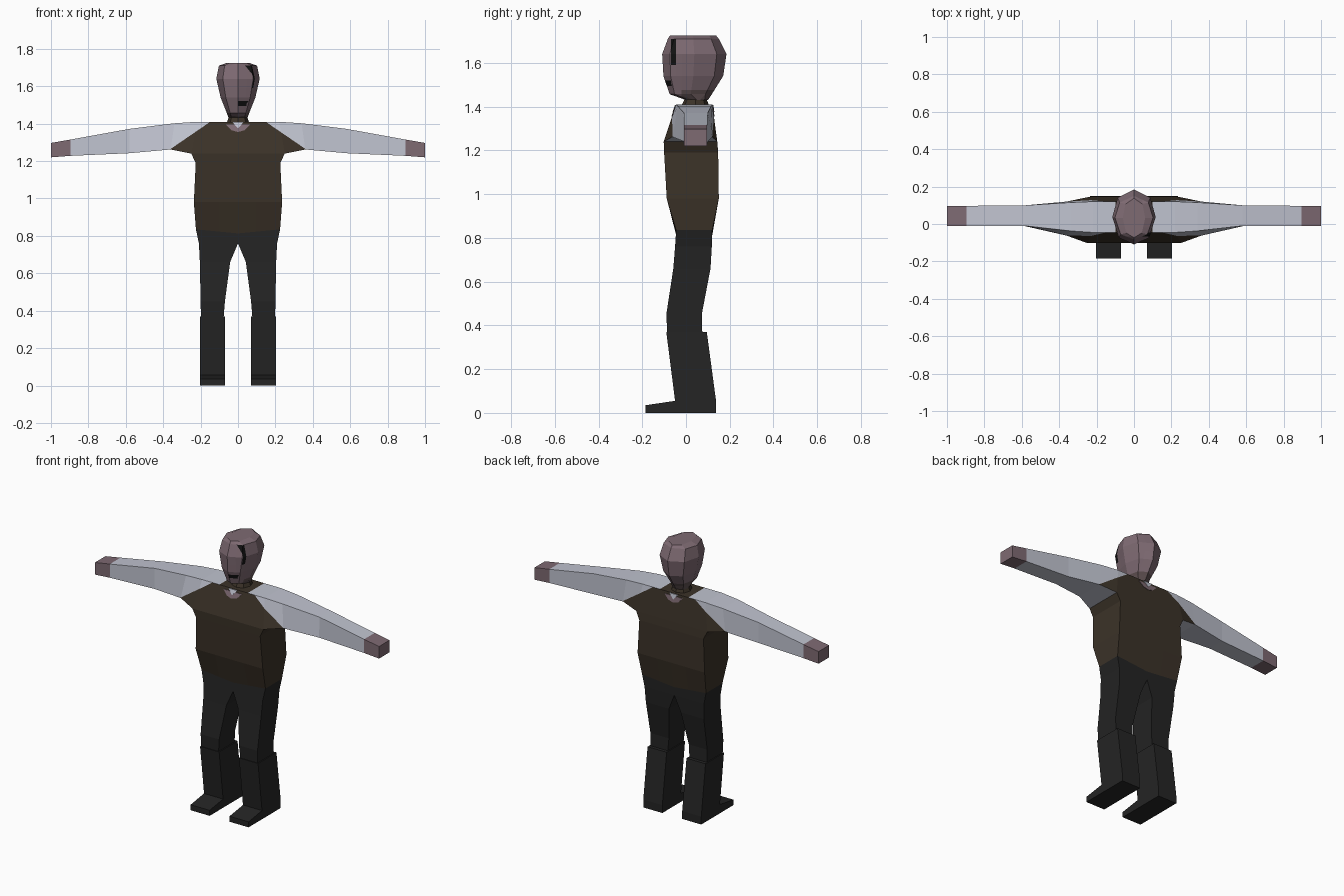
import bpy, bmesh
from mathutils import Vector

if "Cube" in bpy.data.objects:
    bpy.data.objects.remove(bpy.data.objects["Cube"])


def material(name, r, g, b):
    m = bpy.data.materials.new(name)
    m.diffuse_color = (r, g, b, 1)
    m.use_nodes = True
    m.node_tree.nodes["Principled BSDF"].inputs["Base Color"].default_value = m.diffuse_color
    return m


SKIN, SHADE, SLEEVE, VEST, TROUSER, BOOT, BLACK = range(7)
MATS = [material("skin", .21, .145, .17), material("dark_skin", .11, .078, .08),
        material("sleeve_white", .53, .55, .63), material("vest_brown", .044, .032, .021),
        material("trouser_black", .017, .017, .017), material("boot_black", .018, .018, .018),
        material("hair_black", .006, .006, .006)]


def loft(name, rings, rule, cuts=(), mirror=False):
    """Skin rings of points, cut along planes, colour each face by a rule."""
    bm = bmesh.new()
    loops = [[bm.verts.new(p) for p in ring] for ring in rings]
    n = len(loops[0])
    for a, b in zip(loops, loops[1:]):
        for i in range(n):
            j = (i + 1) % n
            bm.faces.new((a[i], a[j], b[j], b[i]))
    bm.faces.new(loops[0])
    bm.faces.new(loops[-1])
    bmesh.ops.recalc_face_normals(bm, faces=bm.faces)
    for co, no in cuts:
        bmesh.ops.bisect_plane(bm, geom=bm.verts[:] + bm.edges[:] + bm.faces[:],
                               plane_co=co, plane_no=no, dist=1e-5)
    bm.normal_update()
    for f in bm.faces:
        f.material_index = rule(f.calc_center_median(), f.normal)
    me = bpy.data.meshes.new(name)
    bm.to_mesh(me)
    bm.free()
    for m in MATS:
        me.materials.append(m)
    ob = bpy.data.objects.new(name, me)
    bpy.context.collection.objects.link(ob)
    if mirror:
        ob.modifiers.new("mirror", 'MIRROR')
    return ob


def rect(x0, x1, y0, y1, z0, z1=None):
    """Level rectangle; z0 at the x0 side, z1 at the x1 side."""
    z1 = z0 if z1 is None else z1
    return [(x0, y0, z0), (x1, y0, z1), (x1, y1, z1), (x0, y1, z0)]


# Diagonal armhole line shared by the vest and the sleeves
HOLE = Vector((.17, 0, 1.395))
HOLE_N = Vector((.13, 0, .19))


def past_hole(c):
    return (Vector((abs(c.x), 0, c.z)) - HOLE).dot(HOLE_N) > 0


# Torso
def torso_ring(z, w, y0, y1, drop=0):
    return [(-w, y0, z), (0, y0, z - drop), (w, y0, z),
            (w, y1, z), (0, y1, z - drop), (-w, y1, z)]


def torso_rule(c, n):
    if n.z > .8:
        return SLEEVE if abs(c.x) > .1 else VEST
    return SLEEVE if past_hole(c) else VEST


loft("vest_torso",
     [torso_ring(.835, .225, -.045, .12, .022), torso_ring(.98, .236, -.088, .15),
      torso_ring(1.19, .226, -.1, .147), torso_ring(1.24, .25, -.102, .143),
      torso_ring(1.41, .22, -.045, .12)], torso_rule,
     [(HOLE, HOLE_N), ((-.17, 0, 1.395), (-.13, 0, .19)),
      ((.1, 0, 1.4), (1, 0, 0)), ((-.1, 0, 1.4), (1, 0, 0))])


# Sleeves with hands
def arm_ring(xb, xt, zb, zt, fb, ft, bb, bt):
    return [(xb, fb, zb), (xt, ft, zt), (xt, bt, zt), (xb, bb, zb)]


def arm_rule(c, n):
    if c.x > .895:
        return SKIN
    return VEST if abs(n.y) > .6 and not past_hole(c) else SLEEVE


loft("arm",
     [arm_ring(.25, .22, 1.24, 1.41, -.102, -.045, .143, .12),
      arm_ring(.36, .34, 1.262, 1.402, -.062, -.037, .12, .115),
      arm_ring(.58, .58, 1.242, 1.372, -.012, -.01, .1, .1),
      arm_ring(.895, .895, 1.228, 1.315, -.01, -.01, .097, .097),
      arm_ring(1, 1, 1.22, 1.297, -.01, -.01, .095, .095)],
     arm_rule, [(HOLE, HOLE_N)], mirror=True)

# Trouser legs
loft("trouser_leg",
     [rect(0, .225, -.045, .12, .813, .835), rect(0, .209, -.05, .118, .76),
      rect(.042, .204, -.058, .112, .66), rect(.07, .2, -.09, .072, .45),
      rect(.078, .198, -.085, .075, .35)],
     lambda c, n: TROUSER, mirror=True)

# Boots: side profile stretched across the width
profile = [(-.09, .37), (-.05, .055), (-.185, .035), (-.185, 0), (.138, 0), (.138, .05), (.095, .37)]
loft("boot", [[(x, y, z) for y, z in profile] for x in (.07, .204)],
     lambda c, n: BOOT, mirror=True)


# Head and neck, eight-sided rings
def head_ring(z, w, y0, y1):
    d = y1 - y0
    half = [(0, y0), (.7 * w, y0 + .12 * d), (w, y0 + .5 * d), (.75 * w, y1 - .15 * d), (0, y1)]
    return [(x, y, z) for x, y in half] + [(-x, y, z) for x, y in half[-2:0:-1]]


def head_rule(c, n):
    if c.x > 0 and -.068 < c.y < -.045 and 1.59 < c.z < 1.71:
        return BLACK                      # hairline streak
    if c.x > 0 and c.y < -.045 and 1.495 < c.z < 1.52 and c.x < .05:
        return BLACK                      # mouth mark
    if c.z < 1.475 and c.y > -.02:
        return SHADE                      # under the jaw
    return SKIN


level = (0, 0, 1)
front = (0, 1, 0)
loft("head",
     [head_ring(1.43, .05, 0, .10), head_ring(1.457, .06, -.075, .118),
      head_ring(1.54, .093, -.103, .17), head_ring(1.64, .116, -.109, .185),
      head_ring(1.71, .102, -.083, .15), head_ring(1.725, .06, -.073, .138)],
     head_rule,
     [((0, 0, z), level) for z in (1.475, 1.495, 1.52, 1.59)] +
     [((0, y, 0), front) for y in (-.068, -.045, -.02)] +
     [((0, 0, 0), (1, 0, 0)), ((.045, 0, 0), (1, 0, 0))])
loft("neck", [head_ring(1.38, .07, -.035, .115), head_ring(1.445, .045, .0, .09)],
     lambda c, n: VEST)

# Collar openings: thin plates lying on the sloping chest and back
outline = [(-.065, 1.395), (-.035, 1.365), (0, 1.355), (.035, 1.365), (.065, 1.395)]
shirt = [(-.03, 1.408), (0, 1.375), (.03, 1.408)]
for side, y_low, slope in (("front", -.102, .057 / .17), ("back", .143, -.023 / .17)):
    out = -1 if side == "front" else 1
    for part, pts, lift, mat in (("collar_skin", outline, .003, SKIN),
                                 ("collar_shirt", shirt, .005, SLEEVE)):
        loft(part + "_" + side,
             [[(x, y_low + slope * (z - 1.24) + out * o, z) for x, z in pts]
              for o in (-.001, lift)], lambda c, n, m=mat: m)
